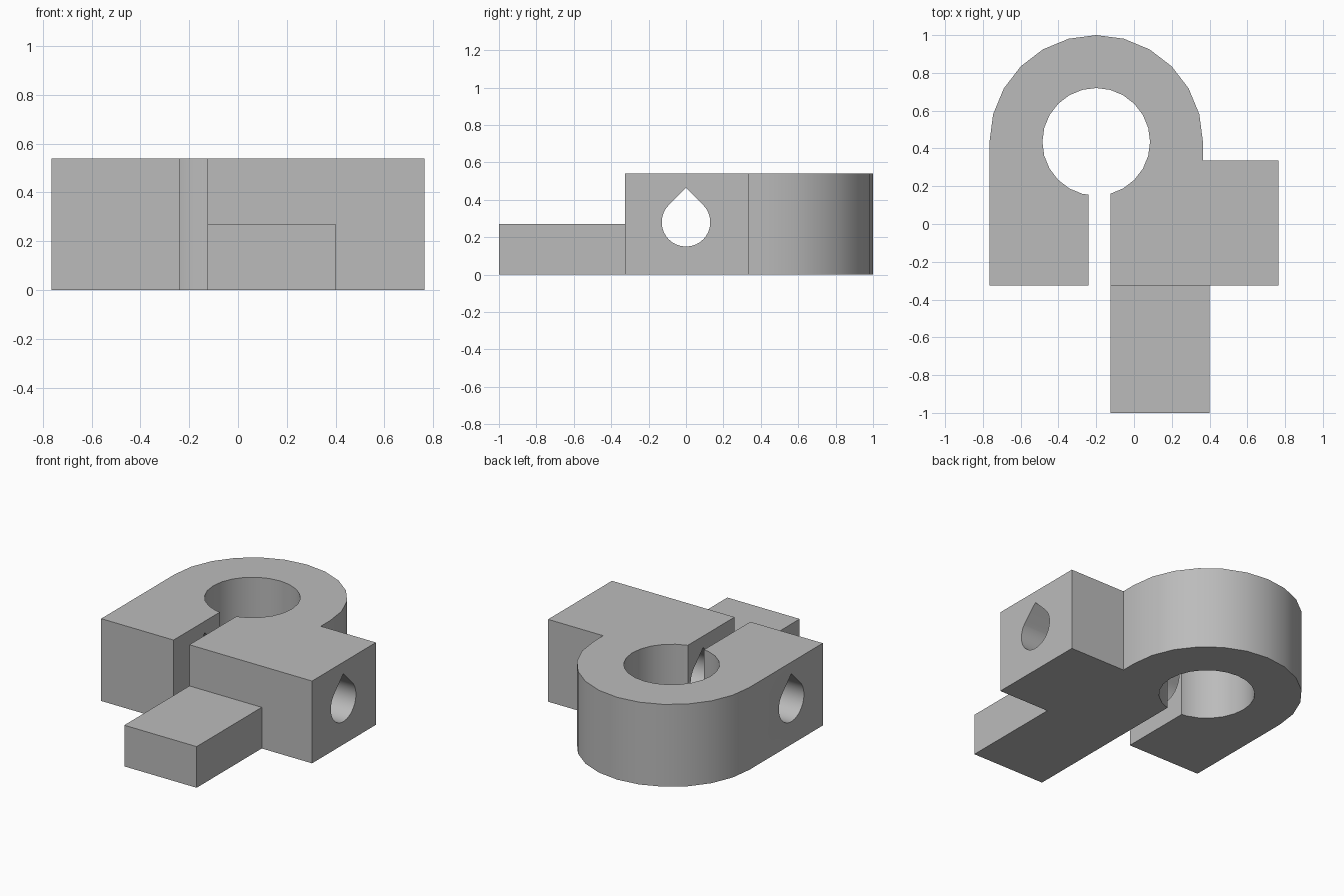
import bpy
import bmesh
from math import cos, sin, radians
from mathutils import Matrix

cube = bpy.data.objects.get("Cube")
if cube:
    bpy.data.objects.remove(cube, do_unlink=True)

grey = bpy.data.materials.new("plain grey")
grey.use_nodes = True
grey.diffuse_color = (0.5, 0.5, 0.5, 1)
grey.node_tree.nodes["Principled BSDF"].inputs["Base Color"].default_value = (0.5, 0.5, 0.5, 1)


def arc(cx, cy, r, start, end, step):
    return [(cx + r * cos(radians(a)), cy + r * sin(radians(a)))
            for a in range(start, end + (1 if step > 0 else -1), step)]


def prism(name, outline, height, matrix=Matrix()):
    """Extrude a flat outline along local z, then place it."""
    bm = bmesh.new()
    base = bm.faces.new([bm.verts.new((x, y, 0)) for x, y in outline])
    top = bmesh.ops.extrude_face_region(bm, geom=[base])["geom"]
    bmesh.ops.translate(bm, vec=(0, 0, height),
                        verts=[v for v in top if isinstance(v, bmesh.types.BMVert)])
    bm.transform(matrix)
    bmesh.ops.recalc_face_normals(bm, faces=bm.faces)
    mesh = bpy.data.meshes.new(name)
    bm.to_mesh(mesh)
    bm.free()
    mesh.materials.append(grey)
    obj = bpy.data.objects.new(name, mesh)
    bpy.context.collection.objects.link(obj)
    return obj


def combine(target, tool, operation):
    """Apply a boolean and remove its tool."""
    bpy.context.view_layer.objects.active = target
    mod = target.modifiers.new(operation.lower(), "BOOLEAN")
    mod.operation, mod.solver, mod.object = operation, "EXACT", tool
    bpy.ops.object.modifier_apply(modifier=mod.name)
    bpy.data.objects.remove(tool, do_unlink=True)


CX, CY = -0.2, 0.435          # ring centre
FRONT, HEIGHT = -0.325, 0.54
SLOT_L, SLOT_R, SIDE = -0.24, -0.125, 0.765

# Split clamp ring with its two jaws and the side block, as one outline
outline = [(-SIDE, FRONT), (SLOT_L, FRONT), (SLOT_L, 0.155)]
outline += arc(CX, CY, 0.285, 255, -60, -15)
outline += [(SLOT_R, 0.16), (SLOT_R, FRONT), (SIDE, FRONT), (SIDE, 0.337), (0.365, 0.337)]
outline += arc(CX, CY, 0.565, 0, 180, 15)
clamp = prism("clamp_body", outline, HEIGHT)

# Low tab running forward from the right jaw
tab = prism("tab", [(SLOT_R, -1), (0.4, -1), (0.4, -0.2), (SLOT_R, -0.2)], 0.27)
combine(clamp, tab, "UNION")

# Teardrop bolt hole across both jaws (local x, y, z become y, z, x)
drop = arc(0, 0.28, 0.13, 135, 405, 10) + [(0, 0.28 + 0.13 * 2 ** 0.5)]
across = Matrix(((0, 0, 1, -1), (1, 0, 0, 0), (0, 1, 0, 0), (0, 0, 0, 1)))
combine(clamp, prism("bolt_hole", drop, 2, across), "DIFFERENCE")

# Smooth curved walls, crisp edges
bpy.ops.object.select_all(action="DESELECT")
clamp.select_set(True)
bpy.context.view_layer.objects.active = clamp
bpy.ops.object.shade_smooth_by_angle(angle=radians(30))
